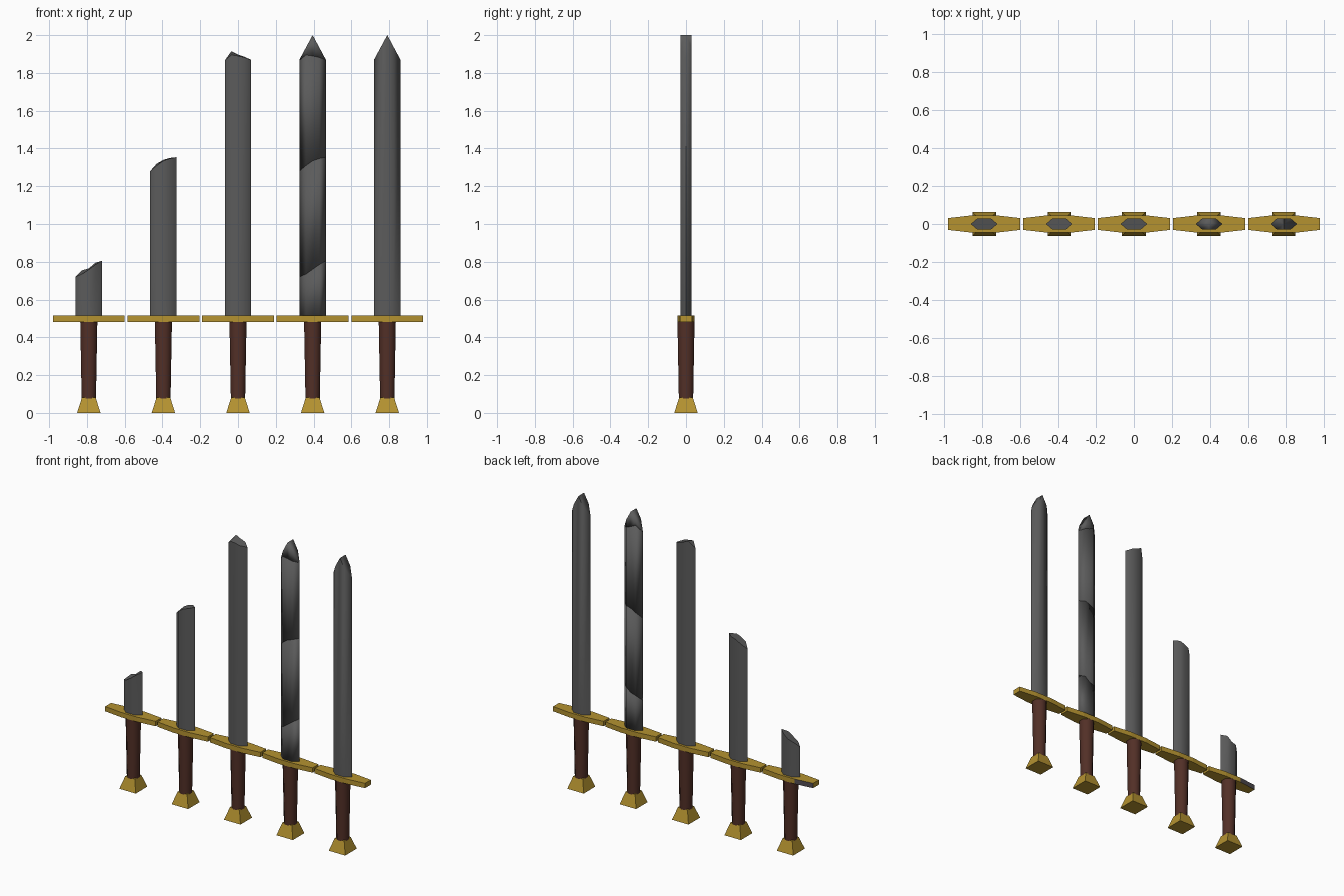
import bpy, math

if "Cube" in bpy.data.objects:
    bpy.data.objects.remove(bpy.data.objects["Cube"])


def material(name, rgb):
    m = bpy.data.materials.new(name)
    m.diffuse_color = (*rgb, 1)
    m.use_nodes = True
    m.node_tree.nodes["Principled BSDF"].inputs["Base Color"].default_value = m.diffuse_color
    return m


STEEL = material("dark steel", (0.105, 0.105, 0.105))
GOLD = material("old gold", (0.46, 0.29, 0.03))
LEATHER = material("brown leather", (0.085, 0.029, 0.02))
TARNISH = material("tarnished grey", (0.085, 0.075, 0.085))


def loft(name, rings, mat, x, smooth=None, closed_top=True):
    """Skin a stack of equal-length rings; a last ring of one point is an apex."""
    n = len(rings[0])
    verts = [p for r in rings for p in r]
    faces = [list(range(n))[::-1]]
    for k in range(len(rings) - 1):
        for i in range(n):
            j = (i + 1) % n
            if len(rings[k + 1]) == 1:
                faces.append((k * n + i, k * n + j, (k + 1) * n))
            else:
                faces.append((k * n + i, k * n + j, (k + 1) * n + j, (k + 1) * n + i))
    if len(rings[-1]) == n:
        faces.append(list(range((len(rings) - 1) * n, len(rings) * n)))
    me = bpy.data.meshes.new(name)
    me.from_pydata(verts, [], faces)
    me.materials.append(mat)
    ob = bpy.data.objects.new(name, me)
    ob.location.x = x
    bpy.context.collection.objects.link(ob)
    if smooth:
        bpy.ops.object.select_all(action='DESELECT')
        bpy.context.view_layer.objects.active = ob
        ob.select_set(True)
        bpy.ops.object.shade_smooth_by_angle(angle=math.radians(smooth))
    return ob


# Blade section: flattened hexagon with a mid point on each flat, from -x round the front
SECTION = [(-.07, 0), (-.035, -.03), (0, -.03), (.035, -.03),
           (.07, 0), (.035, .03), (0, .03), (-.035, .03)]


def blade_ring(heights):
    return [(x, y, z) for (x, y), z in zip(SECTION, heights)]


BASE = [0.5] * 8
SHOULDER = [2 - abs(x) * 1.86 for x, y in SECTION]
APEX = [(0, 0, 2.0)]

# Fracture heights round the section
BREAKS = [
    [.72, .735, .758, .785, .805, .795, .765, .755],
    [1.28, 1.31, 1.335, 1.347, 1.354, 1.35, 1.34, 1.32],
    [1.866, 1.895, 1.89, 1.882, 1.869, 1.885, 1.897, 1.915],
]

PITCH = 0.395
for s in range(5):
    x = (s - 2) * PITCH
    tag = f"_{s + 1}"

    # Pommel: square frustum
    loft("pommel" + tag, [[(-r, -r, z), (r, -r, z), (r, r, z), (-r, r, z)]
                          for r, z in ((.062, 0), (.036, .082))], GOLD, x)

    # Grip: tapered octagon
    loft("grip" + tag, [[(r * math.cos(a), r * math.sin(a), z)
                         for a in (math.pi / 8 + i * math.pi / 4 for i in range(8))]
                        for r, z in ((.041, .075), (.049, .485))], LEATHER, x, 60)

    # Crossguard: bar tapering towards both ends
    outline = [(-.19, -.031), (-.06, -.046), (.06, -.046), (.19, -.031),
               (.19, .031), (.06, .046), (-.06, .046), (-.19, .031)]
    guard = loft("crossguard" + tag, [[(px, py, z) for px, py in outline]
                                      for z in (.482, .515)], GOLD, x)
    if s == 0:  # tarnished rear face on the outer end
        guard.data.materials.append(TARNISH)
        for f in guard.data.polygons:
            if f.normal.y > .5 and f.center.x < -.08:
                f.material_index = 1

    # Blades: three broken stubs, one reassembled from shards, one whole
    if s < 3:
        loft("broken_blade" + tag, [blade_ring(BASE), blade_ring(BREAKS[s])], STEEL, x, 60)
    elif s == 3:
        levels = [BASE] + BREAKS
        for k in range(3):
            loft(f"blade_shard_{k + 1}", [blade_ring(levels[k]), blade_ring(levels[k + 1])],
                 STEEL, x, 180)
        loft("blade_tip_shard", [blade_ring(BREAKS[2]), blade_ring(SHOULDER), APEX],
             STEEL, x, 180)
    else:
        loft("whole_blade", [blade_ring(BASE), blade_ring(SHOULDER), APEX], STEEL, x, 60)
